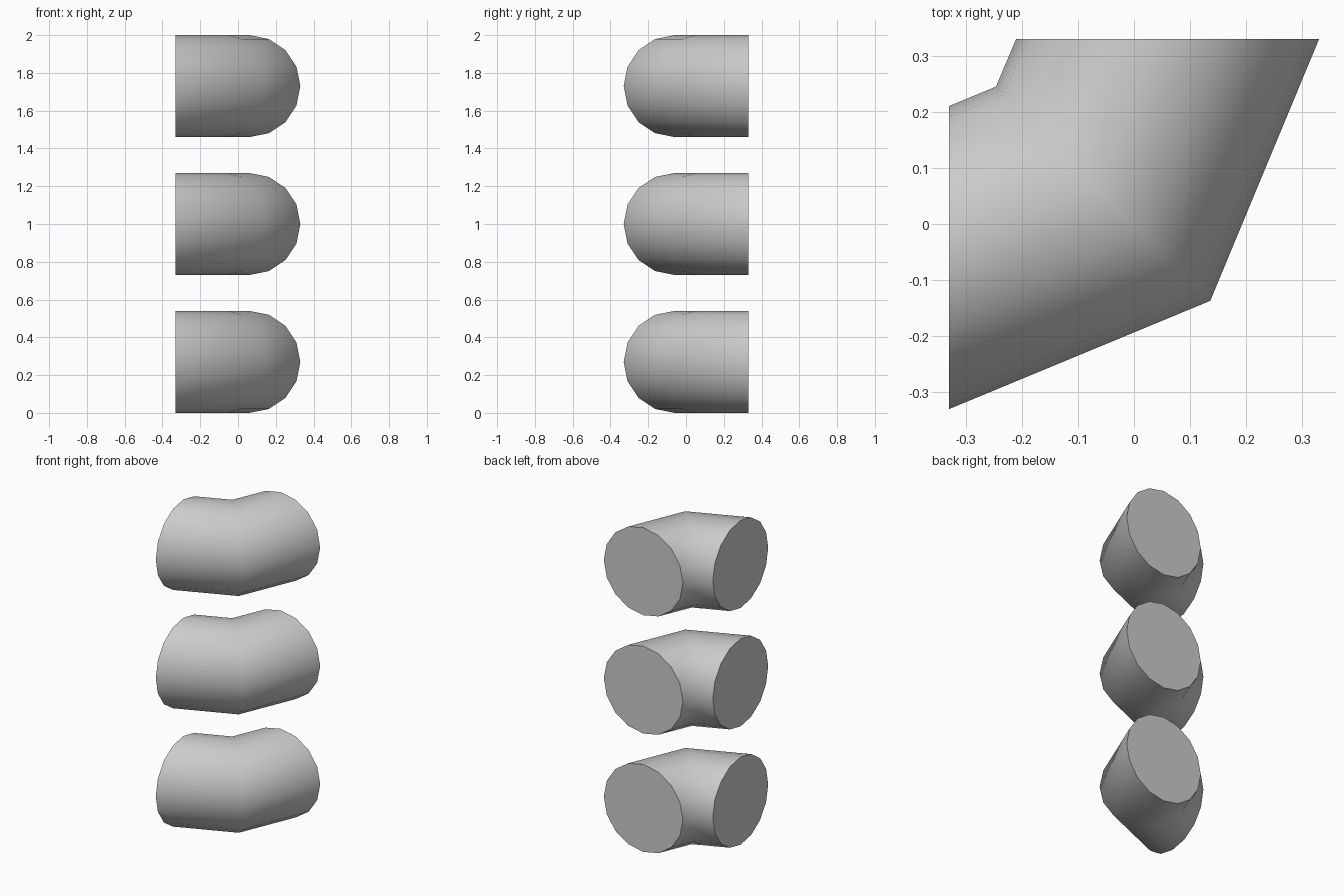
import bpy
import bmesh
import math
from mathutils import Vector

if "Cube" in bpy.data.objects:
    bpy.data.objects.remove(bpy.data.objects["Cube"])

R = 0.27        # pipe radius
SIDES = 16
S = math.sqrt(0.5)

# Each ring: centre in plan, outward direction in plan
RINGS = [
    ((-0.33, -0.06), (0, -1)),     # left open end
    ((-0.055, 0.054), (S, -S)),    # mitre in the middle
    ((0.06, 0.33), (1, 0)),        # back open end
]


def elbow(name, z):
    bm = bmesh.new()
    loops = []
    for (cx, cy), (dx, dy) in RINGS:
        loop = []
        for i in range(SIDES):
            a = 2 * math.pi * i / SIDES
            r, h = R * math.cos(a), R * math.sin(a)
            loop.append(bm.verts.new(Vector((cx + dx * r, cy + dy * r, h))))
        loops.append(loop)
    # pipe walls
    for a, b in zip(loops, loops[1:]):
        for i in range(SIDES):
            j = (i + 1) % SIDES
            bm.faces.new((a[i], a[j], b[j], b[i]))
    # flat end caps
    bm.faces.new(loops[0])
    bm.faces.new(loops[-1])
    bmesh.ops.recalc_face_normals(bm, faces=bm.faces)
    mesh = bpy.data.meshes.new(name)
    bm.to_mesh(mesh)
    bm.free()
    ob = bpy.data.objects.new(name, mesh)
    ob.location.z = z
    bpy.context.collection.objects.link(ob)
    # smooth walls, sharp cap rims
    bpy.ops.object.select_all(action='DESELECT')
    ob.select_set(True)
    bpy.context.view_layer.objects.active = ob
    bpy.ops.object.shade_smooth_by_angle(angle=math.radians(55))


# Three stacked pipe elbows
for name, z in (("lower_elbow", 0.27), ("middle_elbow", 1.0), ("upper_elbow", 1.73)):
    elbow(name, z)
